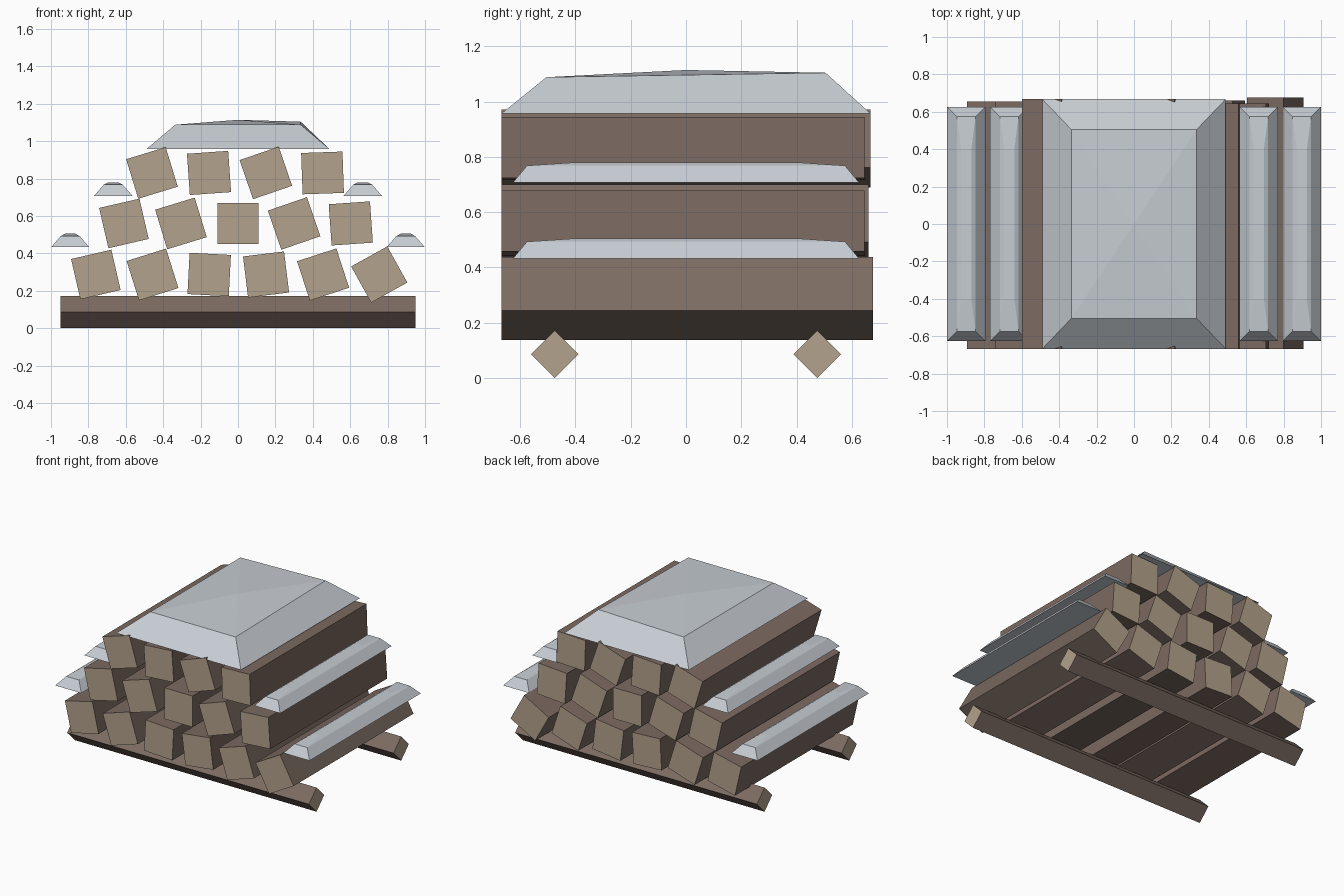
import bpy
import bmesh
from math import radians
from mathutils import Matrix

default = bpy.data.objects.get("Cube")
if default:
    bpy.data.objects.remove(default, do_unlink=True)


def material(name, rgb):
    mat = bpy.data.materials.new(name)
    mat.use_nodes = True
    color = (*rgb, 1)
    mat.diffuse_color = color
    mat.node_tree.nodes["Principled BSDF"].inputs["Base Color"].default_value = color
    return mat


bark = material("brown_bark", (0.20, 0.145, 0.12))
cut_wood = material("tan_cut_wood", (0.45, 0.36, 0.262))
snow = material("pale_snow", (0.57, 0.61, 0.65))


def finish(name, bm, mats):
    bmesh.ops.recalc_face_normals(bm, faces=bm.faces[:])
    mesh = bpy.data.meshes.new(name)
    bm.to_mesh(mesh)
    bm.free()
    for mat in mats:
        mesh.materials.append(mat)
    obj = bpy.data.objects.new(name, mesh)
    bpy.context.collection.objects.link(obj)
    return obj


def beam(name, center, size, axis, angle):
    """Square timber turned about its own length, with cut wood on both ends."""
    bm = bmesh.new()
    bmesh.ops.create_cube(bm, size=1)
    bmesh.ops.scale(bm, vec=size, verts=bm.verts)
    for face in bm.faces:
        face.normal_update()
        along = face.normal.x if axis == "X" else face.normal.y
        face.material_index = int(abs(along) > 0.9)
    turn = Matrix.Rotation(radians(angle), 4, axis)
    bmesh.ops.transform(bm, matrix=Matrix.Translation(center) @ turn, verts=bm.verts)
    return finish(name, bm, (bark, cut_wood))


def snow_cap(name, x, base, shoulder, crown, tilt=0):
    """Snow slab from rectangles (half x, half y, z); tilt lifts one shoulder corner."""
    bm = bmesh.new()
    rings = []
    for hx, hy, z in (base, shoulder, crown):
        rings.append([bm.verts.new((x + sx * hx, sy * hy, z))
                      for sx, sy in ((-1, -1), (1, -1), (1, 1), (-1, 1))])
    rings[1][2].co.z += tilt
    bm.faces.new(rings[0])
    bm.faces.new(rings[2])
    for low, high in zip(rings, rings[1:]):
        for i in range(4):
            j = (i + 1) % 4
            bm.faces.new((low[i], low[j], high[j], high[i]))
    bmesh.ops.remove_doubles(bm, verts=bm.verts[:], dist=0.0005)
    return finish(name, bm, (snow,))


# Two rails lying on their edges
for name, y in (("front_rail", -0.475), ("back_rail", 0.475)):
    beam(name, (0, y, 0.086), (1.9, 0.121, 0.121), "X", 45)

# Stacked logs: x, clockwise-free tilt in degrees, back end y
SIDE = 0.221
FRONT = -0.668
rows = {
    "bottom": (0.287, ((-0.76, 13, 0.655), (-0.457, 17.5, 0.66), (-0.154, -3, 0.66),
                       (0.15, 7, 0.66), (0.455, 18, 0.66), (0.755, 29, 0.677))),
    "middle": (0.56, ((-0.61, 13, 0.655), (-0.305, 17, 0.66), (0, 0, 0.66),
                      (0.30, 19, 0.66), (0.603, 4, 0.645))),
    "top": (0.83, ((-0.46, 17, 0.668), (-0.155, 4, 0.668),
                   (0.149, 19, 0.668), (0.452, 2, 0.645))),
}
for row, (z, logs) in rows.items():
    for i, (x, tilt, back) in enumerate(logs, 1):
        beam(f"{row}_log_{i}", (x, (FRONT + back) / 2, z),
             (SIDE, back - FRONT, SIDE), "Y", -tilt)

# Large snow slab on top, rising to a point
snow_cap("top_snow", 0, (0.49, 0.667, 0.957), (0.335, 0.505, 1.088), (0, 0, 1.114), 0.016)

# Narrow snow strips on the steps at both sides
for side, s in (("left", 1), ("right", -1)):
    for level, x, z in (("lower", 0.897, 0.433), ("upper", 0.667, 0.708)):
        snow_cap(f"{level}_{side}_snow", s * x, (0.102, 0.625, z),
                 (0.05, 0.575, z + 0.06), (0.027, 0.4, z + 0.072))
